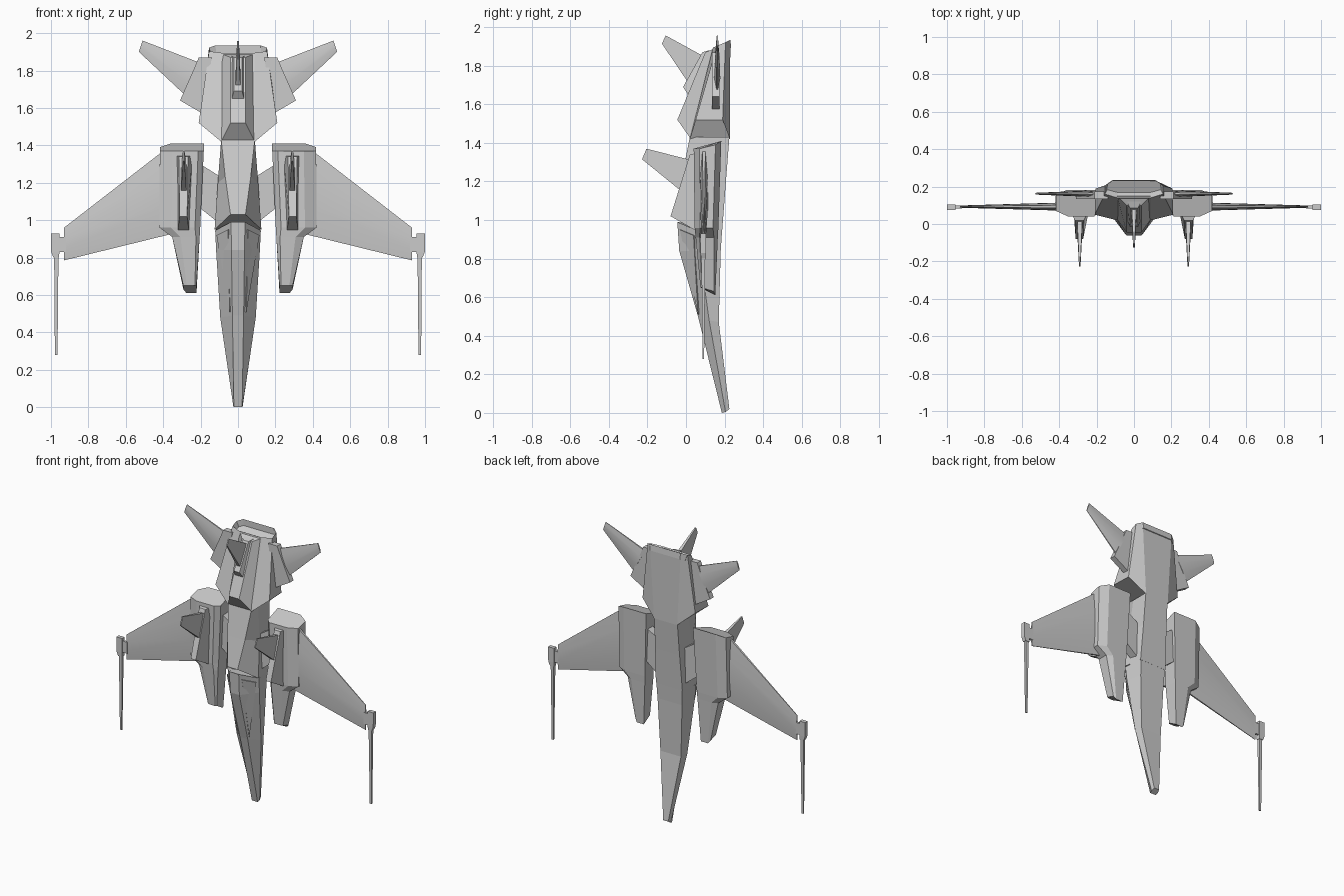
import bpy, bmesh
from mathutils import Vector

if "Cube" in bpy.data.objects:
    bpy.data.objects.remove(bpy.data.objects["Cube"])


def loft(name, rings, mirror=False, recess=0.0):
    """Skin rings of 3D points, cap both ends, optionally recess the last cap."""
    bm = bmesh.new()
    vs = [[bm.verts.new(p) for p in ring] for ring in rings]
    n = len(vs[0])
    for a, b in zip(vs, vs[1:]):
        for i in range(n):
            j = (i + 1) % n
            bm.faces.new((a[i], a[j], b[j], b[i]))
    bm.faces.new(vs[0][::-1])
    cap = bm.faces.new(vs[-1])
    bmesh.ops.recalc_face_normals(bm, faces=bm.faces[:])
    if recess:
        bmesh.ops.inset_region(bm, faces=[cap], thickness=0.014)
        bmesh.ops.translate(bm, verts=cap.verts[:], vec=cap.normal * -recess)
    me = bpy.data.meshes.new(name)
    bm.to_mesh(me)
    bm.free()
    ob = bpy.data.objects.new(name, me)
    bpy.context.collection.objects.link(ob)
    if mirror:
        m = ob.modifiers.new("mirror", 'MIRROR')
        m.use_mirror_merge = False
    return ob


def sym(half):
    """Close a half ring across x = 0."""
    return half + [(-x, y, z) for x, y, z in reversed(half)]


def wing(name, root, tip, y, t_root, t_tip):
    """Thin aerofoil; root and tip are ((x, z) rear edge, (x, z) front edge)."""
    def ring(ends, t):
        (x0, z0), (x1, z1) = ends
        pts = []
        for f, h in ((0, .35), (.3, .9), (.65, 1), (1, .25),
                     (1, -.25), (.65, -1), (.3, -.9), (0, -.35)):
            pts.append((x0 + (x1 - x0) * f, y + h * t, z0 + (z1 - z0) * f))
        return pts
    return loft(name, [ring(root, t_root), ring(tip, t_tip)], True)


def wedge(name, x, base, top, mirror):
    """Block between two (half width, y, z) end pairs: base and top."""
    def ring(p):
        (w0, y0, z0), (w1, y1, z1) = p
        return [(x - w0, y0, z0), (x + w0, y0, z0), (x + w1, y1, z1), (x - w1, y1, z1)]
    return loft(name, [ring(base), ring(top)], mirror)


def plate(name, pts, y0, y1):
    """Flat xz outline given thickness in y, mirrored."""
    return loft(name, [[(x, y0, z) for x, z in pts], [(x, y1, z) for x, z in pts]], True)


# Nose and cockpit
loft("nose", [
    sym([(.022, .186, .0), (.025, .205, .005), (.02, .225, .02)]),
    sym([(.03, .065, .49), (.095, .12, .48), (.08, .17, .47)]),
    sym([(.035, -.035, .84), (.117, .07, .84), (.095, .18, .84)]),
    sym([(.037, -.045, .99), (.122, .06, .945), (.10, .188, .96)])])

# Raised cockpit side panels
panel = [(.038, .068, .51), (.046, -.026, .95), (.108, .045, .92)]
loft("canopy_panel", [panel, [(x + .007, y - .006, z) for x, y, z in panel]], True)

# Spine behind the cockpit, standing proud in a step
loft("spine", [
    sym([(.04, -.062, 1.03), (.125, .05, .95), (.103, .188, .95)]),
    sym([(.068, -.02, 1.23), (.108, .08, 1.2), (.095, .207, 1.2)]),
    sym([(.09, .02, 1.43), (.09, .1, 1.43), (.09, .225, 1.43)])])

# Rear engine block with recessed exhaust
loft("rear_engine", [
    sym([(.09, .02, 1.42), (.21, .05, 1.52), (.205, .19, 1.52), (.09, .227, 1.42)]),
    sym([(.09, .14, 1.895), (.155, .16, 1.903), (.155, .205, 1.922), (.12, .23, 1.935)])],
    recess=.04)
wedge("rear_ridge", 0, ((.09, .025, 1.42), (.09, .15, 1.89)),
      ((.04, -.045, 1.52), (.04, .10, 1.87)), False)

# Dorsal fin on the ridge
wedge("rear_fin_base", 0, ((.036, .02, 1.635), (.036, .12, 1.88)),
      ((.022, -.015, 1.69), (.022, .085, 1.87)), False)
wedge("rear_fin", 0, ((.014, .02, 1.70), (.012, .09, 1.85)),
      ((.004, -.125, 1.915), (.004, -.105, 1.957)), False)

# Tailplanes and their root blocks
plate("tail_root", [(.14, 1.87), (.21, 1.87), (.235, 1.81), (.31, 1.64), (.19, 1.57)], .135, .175)
wing("tailplane", ((.20, 1.84), (.29, 1.675)), ((.51, 1.96), (.53, 1.90)), .162, .016, .005)

# Side engine pods
def pod_ring(xi, xo, yf, yb, zf, zb, b):
    zm = (zf + zb) / 2
    return [(xi, yf + b, zf), (xi + b, yf, zf), (xo - 2.2 * b, yf, zf), (xo, yf + b, zf),
            (xo, yb - b, zm), (xo - 2 * b, yb, zb), (xi, yb, zb)]


loft("engine_pod", [
    pod_ring(.222, .292, .075, .152, .65, .61, .008),
    pod_ring(.205, .352, .05, .165, .91, .91, .02),
    pod_ring(.202, .42, .045, .168, .96, .96, .028),
    pod_ring(.183, .418, .04, .183, 1.37, 1.41, .03)], True)

# Fins on the pods
wedge("pod_fin_base", .292, ((.03, .06, .94), (.05, .07, 1.35)),
      ((.02, -.08, 1.02), (.024, .02, 1.34)), True)
wedge("pod_fin", .29, ((.016, .0, 1.13), (.014, .03, 1.31)),
      ((.004, -.228, 1.315), (.004, -.205, 1.37)), True)

# Struts joining pods to the body
plate("pod_strut", [(.09, 1.23), (.21, 1.305), (.21, 1.07), (.09, .975)], .10, .155)

# Main wings
wing("main_wing", ((.40, 1.37), (.36, .925)), ((.93, .96), (.93, .785)), .093, .022, .006)

# Wing tip guns
plate("gun_mount", [(.92, .91), (.96, .91), (.96, .83), (.92, .83)], .083, .099)
def gun_ring(z, x0, x1, h):
    return [(x0, .09 - h, z), (x1, .09 - h, z), (x1, .09 + h, z), (x0, .09 + h, z)]


loft("gun_body", [gun_ring(.80, .957, .987, .013), gun_ring(.83, .955, .999, .014),
                  gun_ring(.93, .955, 1.0, .014)], True)
loft("gun_barrel", [gun_ring(.28, .965, .979, .004), gun_ring(.81, .96, .983, .01)], True)

# Soft shading across the shallow wing curvature only
for ob in bpy.data.objects:
    ob.select_set(ob.name in ("main_wing", "tailplane"))
    if ob.select_get():
        bpy.context.view_layer.objects.active = ob
bpy.ops.object.shade_smooth_by_angle(angle=0.5)
